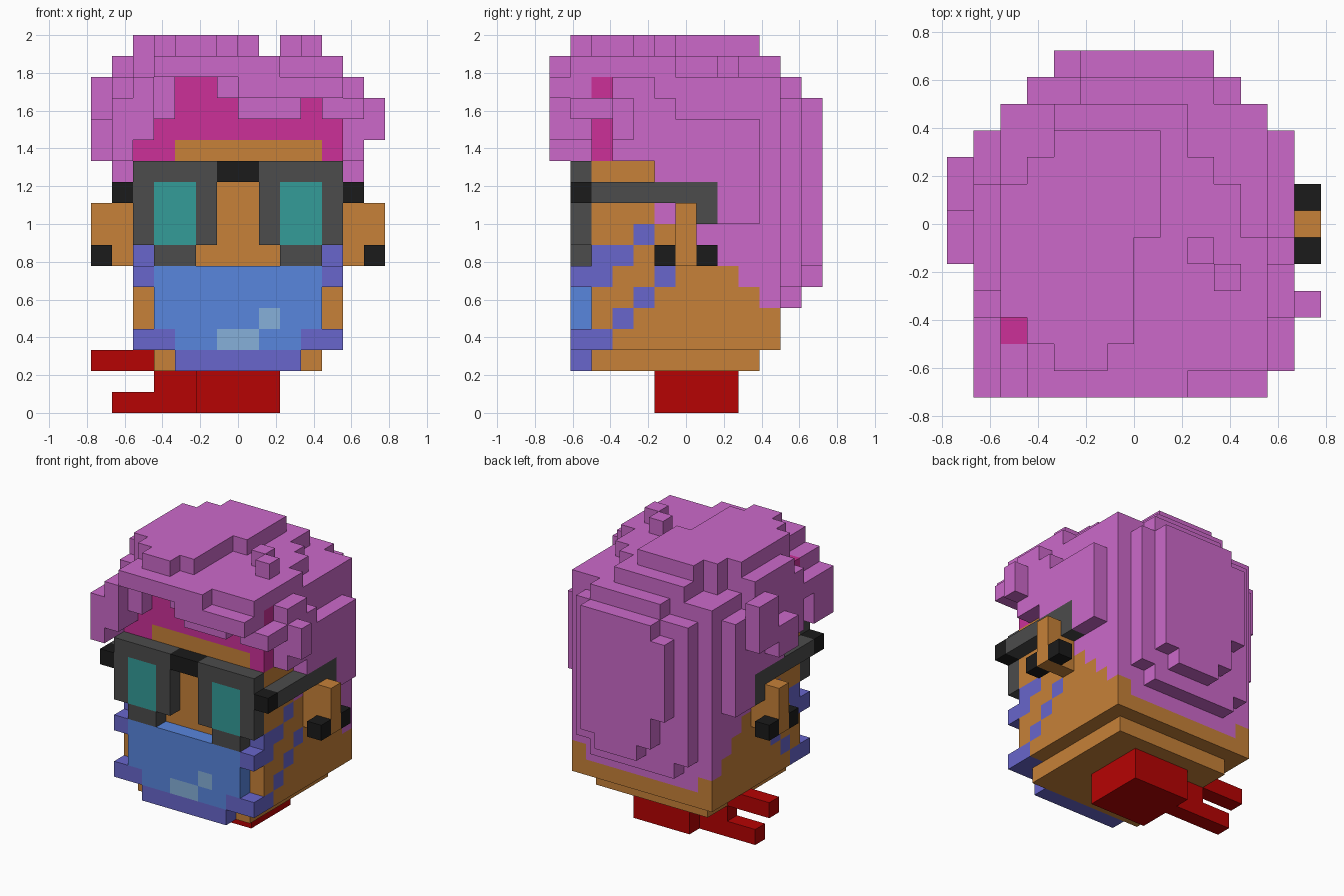
import bpy
import bmesh
from mathutils import Vector

default_cube = bpy.data.objects.get("Cube")
if default_cube:
    bpy.data.objects.remove(default_cube, do_unlink=True)

UNIT = 2 / 18
cells = {}


def fill(part, x, y, z, mirror=False):
    """Fill a block of unit cells; later blocks replace earlier ones."""
    spans = [x]
    if mirror:
        spans.append((14 - x[1], 14 - x[0]))
    for span in spans:
        for i in range(*span):
            for j in range(*y):
                for k in range(*z):
                    cells[i, j, k] = part


def linear(hex_code):
    channels = [int(hex_code[n:n + 2], 16) / 255 for n in (0, 2, 4)]
    return [c / 12.92 if c < 0.04 else ((c + 0.055) / 1.055) ** 2.4 for c in channels] + [1]


def make_material(name, hex_code):
    material = bpy.data.materials.new(name)
    material.use_nodes = True
    colour = linear(hex_code)
    material.diffuse_color = colour
    material.node_tree.nodes["Principled BSDF"].inputs["Base Color"].default_value = colour
    return material


# Neck with a forked bar on its right side
fill("neck", x=(5, 9), y=(5, 9), z=(0, 2))
fill("neck_fork", x=(3, 5), y=(7, 8), z=(0, 2))
fill("neck_fork", x=(1, 3), y=(7, 8), z=(0, 1))
fill("neck_fork", x=(0, 3), y=(7, 8), z=(2, 3))

# Head and jaw
fill("head", x=(3, 11), y=(2, 10), z=(2, 3))
fill("head", x=(2, 12), y=(2, 11), z=(3, 13))

# Hair flush with the skull, stepping down toward the back
for row, base in zip(range(5, 11), (9, 9, 8, 7, 6, 5)):
    fill("hair", x=(2, 3), y=(row, row + 1), z=(base, 13), mirror=True)
fill("hair", x=(3, 11), y=(10, 11), z=(4, 13))

# Hair crown
fill("hair", x=(2, 12), y=(3, 11), z=(12, 16))
fill("hair", x=(2, 12), y=(2, 3), z=(14, 16))
fill("hair", x=(2, 12), y=(3, 6), z=(16, 17))
fill("hair", x=(3, 12), y=(1, 3), z=(16, 17))
fill("hair", x=(2, 11), y=(6, 8), z=(16, 17))
fill("hair", x=(3, 10), y=(8, 9), z=(16, 17))
fill("hair", x=(4, 9), y=(9, 11), z=(16, 17))
fill("hair", x=(1, 2), y=(4, 8), z=(16, 17))

# Raised top of the hair and two loose tufts
fill("hair", x=(2, 7), y=(3, 8), z=(17, 18))
fill("hair", x=(3, 7), y=(2, 9), z=(17, 18))
fill("hair", x=(4, 6), y=(1, 2), z=(17, 18))
fill("hair", x=(4, 8), y=(6, 10), z=(17, 18))
fill("hair_tuft", x=(9, 10), y=(5, 6), z=(17, 18))
fill("hair_tuft", x=(10, 11), y=(4, 5), z=(17, 18))

# Left side hair, lower toward the back
fill("hair", x=(12, 13), y=(1, 3), z=(14, 15))
fill("hair", x=(12, 13), y=(3, 5), z=(12, 16))
fill("hair", x=(12, 13), y=(5, 6), z=(11, 15))
fill("hair", x=(12, 13), y=(6, 8), z=(11, 14))
fill("hair", x=(12, 13), y=(8, 10), z=(9, 14))
fill("hair_tuft", x=(13, 14), y=(3, 4), z=(13, 15))

# Right side hair with a bun of two tufts
fill("hair", x=(1, 2), y=(1, 3), z=(14, 15))
fill("hair", x=(1, 2), y=(3, 5), z=(12, 16))
fill("hair", x=(1, 2), y=(5, 8), z=(11, 16))
fill("hair", x=(1, 2), y=(8, 10), z=(9, 15))
fill("hair_tuft", x=(0, 1), y=(5, 7), z=(12, 14))
fill("hair_tuft", x=(0, 1), y=(7, 9), z=(13, 16))

# Back hair in two stepped layers
fill("hair", x=(3, 11), y=(11, 12), z=(6, 15))
fill("hair", x=(5, 10), y=(11, 12), z=(15, 16))
fill("hair", x=(4, 10), y=(11, 12), z=(5, 6))
fill("hair", x=(5, 10), y=(12, 13), z=(7, 15))
fill("hair", x=(6, 9), y=(12, 13), z=(6, 7))
fill("hair", x=(4, 5), y=(12, 13), z=(9, 14))

# Dark hairline under the fringe
fill("hairline", x=(2, 4), y=(2, 3), z=(12, 13))
fill("hairline", x=(11, 12), y=(2, 3), z=(12, 13))
fill("hairline", x=(2, 12), y=(2, 3), z=(13, 16))

# Fringe hanging in front of the hairline
fill("fringe", x=(1, 2), y=(1, 2), z=(12, 15))
fill("fringe", x=(2, 3), y=(1, 2), z=(13, 16))
fill("fringe", x=(3, 4), y=(1, 2), z=(14, 17))
fill("fringe", x=(6, 12), y=(1, 2), z=(15, 17))
fill("fringe", x=(7, 10), y=(1, 2), z=(14, 15))
fill("fringe", x=(11, 12), y=(1, 2), z=(14, 15))
fill("fringe", x=(1, 2), y=(0, 1), z=(12, 15))
fill("fringe", x=(2, 3), y=(0, 1), z=(13, 16))
fill("fringe", x=(3, 9), y=(0, 1), z=(16, 17))
fill("fringe", x=(7, 9), y=(0, 1), z=(15, 16))
fill("fringe", x=(9, 12), y=(0, 1), z=(15, 16))

# Face mask with a pale patch
fill("mask", x=(3, 11), y=(1, 2), z=(4, 7))
fill("mask", x=(4, 10), y=(1, 2), z=(3, 4))
fill("mask_patch", x=(6, 8), y=(1, 2), z=(3, 4))
fill("mask_patch", x=(8, 9), y=(1, 2), z=(4, 5))

# Mask border and the straps running diagonally to the ears
fill("mask_strap", x=(4, 10), y=(1, 2), z=(2, 3))
fill("mask_strap", x=(10, 12), y=(1, 2), z=(3, 4), mirror=True)
fill("mask_strap", x=(11, 12), y=(1, 2), z=(6, 7), mirror=True)
fill("mask_strap", x=(11, 12), y=(2, 3), z=(3, 4), mirror=True)
fill("mask_strap", x=(11, 12), y=(2, 3), z=(6, 8), mirror=True)
for step in range(3):
    row = 3 + step
    fill("mask_strap", x=(11, 12), y=(row, row + 1), z=(row + 1, row + 2), mirror=True)
fill("mask_strap", x=(11, 12), y=(3, 4), z=(7, 8), mirror=True)
fill("mask_strap", x=(11, 12), y=(4, 5), z=(8, 9), mirror=True)

# Glasses: frames, lenses, bridge, hinges and temples
fill("glasses_frame", x=(8, 12), y=(1, 2), z=(8, 12), mirror=True)
fill("glasses_frame", x=(9, 11), y=(1, 2), z=(7, 8), mirror=True)
fill("lens", x=(9, 11), y=(1, 2), z=(8, 11), mirror=True)
fill("glasses_bridge", x=(6, 8), y=(1, 2), z=(11, 12))
fill("glasses_hinge", x=(12, 13), y=(1, 2), z=(10, 11), mirror=True)
fill("glasses_temple", x=(12, 13), y=(2, 8), z=(10, 11), mirror=True)
fill("glasses_temple", x=(12, 13), y=(7, 8), z=(9, 10), mirror=True)

# Ears with studs on both sides
fill("ear", x=(12, 14), y=(6, 7), z=(7, 10), mirror=True)
fill("ear_stud", x=(13, 14), y=(5, 6), z=(7, 8), mirror=True)
fill("ear_stud", x=(13, 14), y=(7, 8), z=(7, 8), mirror=True)

# One flat colour for each group of parts
palette = [
    ("dark red", "B60303", ["neck", "neck_fork"]),
    ("skin brown", "C78138", ["head", "ear"]),
    ("hair pink", "CC69CA", ["hair", "hair_tuft", "fringe"]),
    ("hairline magenta", "CC3098", ["hairline"]),
    ("mask blue", "5886DE", ["mask"]),
    ("pale blue", "86B0DA", ["mask_patch"]),
    ("strap violet", "6866CC", ["mask_strap"]),
    ("frame grey", "4C4C4C", ["glasses_frame", "glasses_temple"]),
    ("lens teal", "349C99", ["lens"]),
    ("black", "1B1B1B", ["glasses_bridge", "glasses_hinge", "ear_stud"]),
]


def build_part(name, material):
    """Make the outer skin of all cells of one part."""
    bm = bmesh.new()
    for cell in [c for c, part in cells.items() if part == name]:
        centre = Vector(cell) + Vector((0.5, 0.5, 0.5)) - Vector((7, 6.5, 0))
        for axis in range(3):
            for sign in (-1, 1):
                normal = Vector((0, 0, 0))
                normal[axis] = sign
                if tuple(int(a + b) for a, b in zip(cell, normal)) in cells:
                    continue
                u = Vector((0, 0, 0))
                u[(axis + 1) % 3] = 0.5
                v = normal.cross(u)
                middle = centre + normal / 2
                corners = (middle - u - v, middle + u - v, middle + u + v, middle - u + v)
                bm.faces.new([bm.verts.new(p * UNIT) for p in corners])
    bmesh.ops.remove_doubles(bm, verts=bm.verts, dist=0.001)
    bmesh.ops.dissolve_limit(bm, angle_limit=0.01, verts=bm.verts, edges=bm.edges)
    mesh = bpy.data.meshes.new(name)
    bm.to_mesh(mesh)
    bm.free()
    mesh.materials.append(material)
    bpy.context.collection.objects.link(bpy.data.objects.new(name, mesh))


for colour_name, hex_code, parts in palette:
    shared = make_material(colour_name, hex_code)
    for part_name in parts:
        build_part(part_name, shared)
